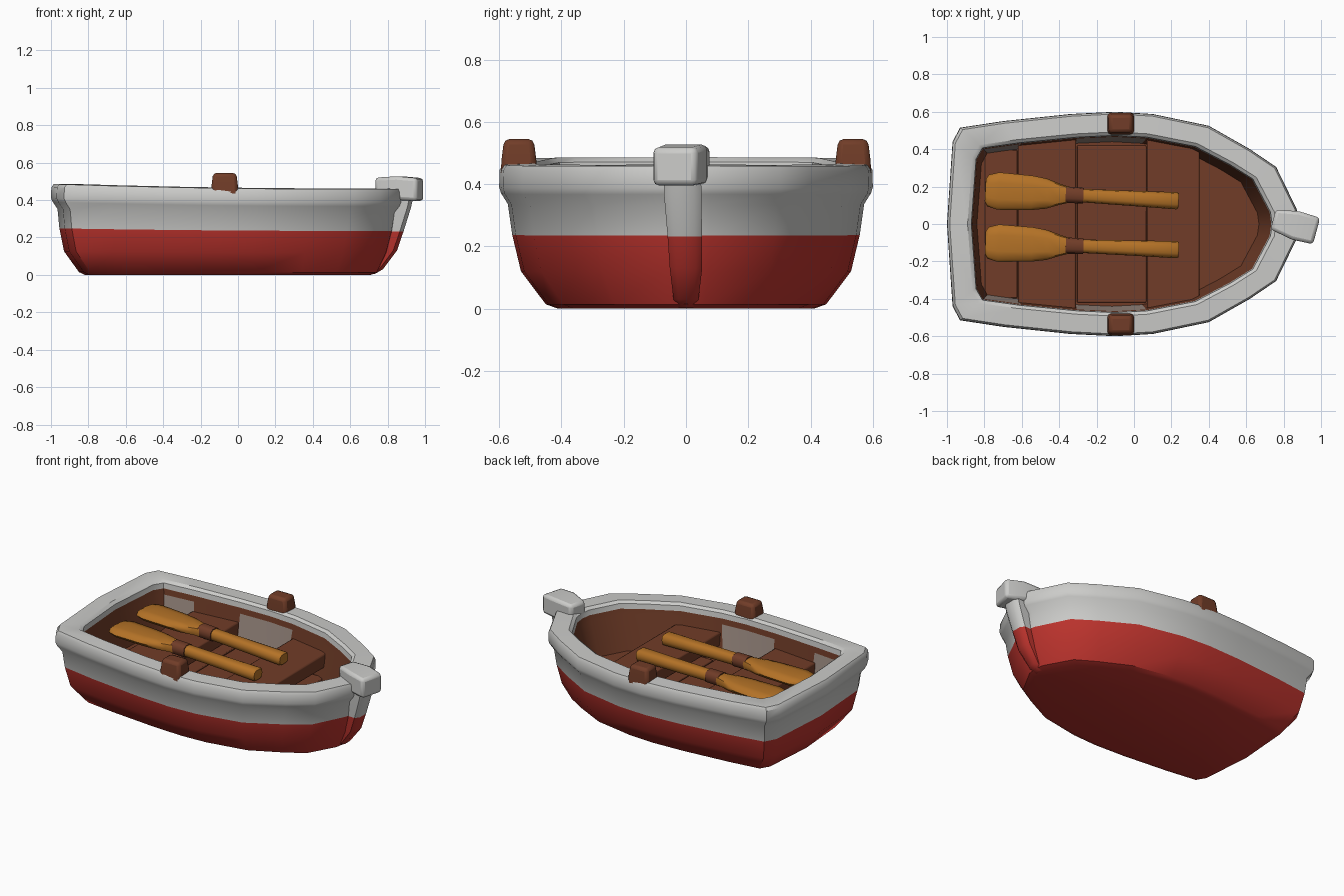
import bpy, bmesh, math
from mathutils import Vector, Matrix

cube = bpy.data.objects.get("Cube")
if cube:
    bpy.data.objects.remove(cube, do_unlink=True)


def material(name, rgb):
    m = bpy.data.materials.new(name)
    m.use_nodes = True
    m.diffuse_color = (*rgb, 1)
    m.node_tree.nodes["Principled BSDF"].inputs["Base Color"].default_value = (*rgb, 1)
    return m


WHITE = material("white_paint", (0.60, 0.60, 0.585))
RED = material("red_paint", (0.50, 0.033, 0.026))
BROWN = material("brown_wood", (0.165, 0.046, 0.021))
AMBER = material("amber_wood", (0.46, 0.17, 0.02))
PALE = material("faded_wood", (0.36, 0.28, 0.24))


def loft(name, rings, bands, mats, bevel=0, angle=40):
    """Skin closed rings; bands gives one material slot per gap plus the two caps."""
    bm = bmesh.new()
    loops = [[bm.verts.new(p) for p in ring] for ring in rings]
    n = len(loops[0])
    bm.faces.new(loops[0][::-1]).material_index = bands[0]
    for a, b, slot in zip(loops, loops[1:], bands[1:]):
        for i in range(n):
            j = (i + 1) % n
            bm.faces.new((a[i], a[j], b[j], b[i])).material_index = slot
    bm.faces.new(loops[-1]).material_index = bands[-1]
    bmesh.ops.recalc_face_normals(bm, faces=bm.faces)
    mesh = bpy.data.meshes.new(name)
    bm.to_mesh(mesh)
    bm.free()
    for m in mats:
        mesh.materials.append(m)
    ob = bpy.data.objects.new(name, mesh)
    bpy.context.collection.objects.link(ob)
    bpy.ops.object.select_all(action='DESELECT')
    ob.select_set(True)
    bpy.context.view_layer.objects.active = ob
    bpy.ops.object.shade_smooth_by_angle(angle=math.radians(angle))
    if bevel:
        mod = ob.modifiers.new("soft_edges", 'BEVEL')
        mod.width, mod.segments = bevel, 2
        mod.limit_method = 'ANGLE'
    return ob


def rect(x0, x1, y0, y1, z):
    return [(x0, y0, z), (x1, y0, z), (x1, y1, z), (x0, y1, z)]


# Half plan of the gunwale, stern to bow
STERN, BOW = -1.0, 0.87
half = [(-0.97, 0.44), (-0.93, 0.515), (-0.70, 0.55), (-0.34, 0.588), (-0.1, 0.6),
        (0.1, 0.588), (0.4, 0.525), (0.62, 0.4), (0.76, 0.305), (BOW, 0.08)]
plan = [(STERN, 0)] + [(x, -y) for x, y in half] + [(BOW + 0.01, 0)] + half[::-1]


def hull_ring(x0, x1, width, z):
    """Plan fitted between x0 and x1, with a gentle sheer that grows with height."""
    pts = []
    for px, py in plan:
        x = x0 + (px - STERN) / (BOW - STERN) * (x1 - x0)
        sheer = (0.011 * x * x - 0.013 * x) * z / 0.46
        pts.append((x, py * width / 0.6, z + sheer))
    return pts


# Hull: outside skin, over the rim and down to the floor
profile = [
    (-0.82, 0.70, 0.41, 0.0), (-0.85, 0.74, 0.45, 0.014), (-0.93, 0.79, 0.53, 0.12),
    (-0.955, 0.82, 0.558, 0.237), (-0.965, 0.835, 0.572, 0.335), (-0.99, 0.862, 0.594, 0.37),
    (-1.0, 0.87, 0.6, 0.39), (-0.998, 0.868, 0.598, 0.445), (-0.985, 0.86, 0.588, 0.462),
    (-0.89, 0.75, 0.492, 0.466), (-0.87, 0.73, 0.474, 0.452), (-0.868, 0.725, 0.47, 0.42),
    (-0.862, 0.715, 0.466, 0.385), (-0.84, 0.66, 0.44, 0.17)]
bands = [1, 1, 1, 1] + [0] * 8 + [2, 2, 2]
hull = loft("hull", [hull_ring(*p) for p in profile], bands, [WHITE, RED, BROWN, PALE], angle=35)

# Faded patches on the inner side walls, in the gaps beside the benches
for f in hull.data.polygons:
    c = f.center
    side_wall = f.material_index == 2 and abs(f.normal.y) > 0.8 and c.z < 0.35
    if side_wall and (-0.31 < c.x < 0.07 or -0.82 < c.x < -0.62):
        f.material_index = 3


def inner_width(x):
    for (xa, ya), (xb, yb) in zip(half, half[1:]):
        if xa <= x <= xb:
            return 0.79 * (ya + (yb - ya) * (x - xa) / (xb - xa))
    return 0.4


# Benches, tapered to follow the sides
for name, x0, x1 in (("stern_bench", -0.62, -0.31), ("bow_bench", 0.07, 0.35)):
    rings = []
    for z in (0.25, 0.335):
        w0, w1 = inner_width(x0), inner_width(x1 + 0.06)
        rings.append([(x0, -w0, z), (x1, -w1, z), (x1, w1, z), (x0, w0, z)])
    loft(name, rings, [0, 0, 0], [BROWN], bevel=0.008)

# Floor planks with narrow gaps
edges = [-0.80, -0.62, -0.31, 0.07, 0.35]
for i, (x0, x1) in enumerate(zip(edges, edges[1:])):
    w = inner_width(x1) * 0.9
    loft(f"floor_plank_{i + 1}", [rect(x0 + 0.004, x1 - 0.004, -w, w, z) for z in (0.16, 0.185)],
         [0, 0, 0], [BROWN], bevel=0.005)

# Oarlock blocks on both gunwales
for name, side in (("left_oarlock", 1), ("right_oarlock", -1)):
    rings = []
    for grow, z in ((0.008, 0.42), (0.004, 0.48), (-0.004, 0.545)):
        y0, y1 = 0.485 - grow, 0.588 + grow
        rings.append(rect(-0.137 - grow, -0.005 + grow, min(side * y0, side * y1),
                          max(side * y0, side * y1), z))
    loft(name, rings, [0] * 4, [BROWN], bevel=0.018)

# Stem post, painted like the hull
stem = []
for x, w, z, y in ((0.73, 0.03, 0.004, 0), (0.775, 0.04, 0.03, 0), (0.85, 0.052, 0.13, 0),
                   (0.885, 0.055, 0.232, -0.004), (0.925, 0.06, 0.36, -0.01), (0.94, 0.06, 0.43, -0.012)):
    stem.append([(x - 0.16, y - w, z), (x - 0.02, y - w, z), (x, y - w * 0.6, z),
                 (x, y + w * 0.6, z), (x - 0.02, y + w, z), (x - 0.16, y + w, z)])
loft("stem_post", stem, [1, 1, 1, 1, 0, 0, 0], [WHITE, RED])

# Stem head block, slightly twisted
head = []
for x, w, z0, z1 in ((-0.125, 0.055, 0.43, 0.52), (0, 0.078, 0.40, 0.527), (0.115, 0.073, 0.395, 0.517)):
    head.append([(x, -w, z0), (x, w, z0), (x, w, z1), (x, -w, z1)])
ob = loft("stem_head", head, [0] * 4, [WHITE], bevel=0.018)
ob.matrix_world = Matrix.Translation((0.865, -0.008, 0)) @ Matrix.Rotation(math.radians(-15), 4, 'Z')


def oval(x, half_width, half_height, shift=0):
    ring = []
    for k in range(10):
        a = math.tau * k / 10
        c, s = math.cos(a), math.sin(a)
        ring.append((x, shift + half_width * math.copysign(abs(c) ** 0.7, c),
                     half_height * math.copysign(abs(s) ** 0.7, s)))
    return ring


# Oars: blade, collar and handle lofted along x
blade = [(0, 0.06, 0.012), (0.015, 0.085, 0.02), (0.07, 0.1, 0.026), (0.25, 0.092, 0.028),
         (0.33, 0.08, 0.03), (0.4, 0.056, 0.032), (0.45, 0.042, 0.034)]
collar = [(0.43, 0.044, 0.04), (0.525, 0.042, 0.04)]
handle = [(0.52, 0.036, 0.035), (0.8, 0.041, 0.036), (1.025, 0.046, 0.038), (1.035, 0.04, 0.032)]
for side, y0, y1 in (("left", 0.18, 0.123), ("right", -0.1, -0.138)):
    start, end = Vector((-0.795, y0, 0.39)), Vector((0.25, y1, 0.372))
    place = Matrix.Translation(start) @ (end - start).to_track_quat('X', 'Z').to_matrix().to_4x4()
    for part, sections, mat in (("blade", blade, AMBER), ("collar", collar, BROWN),
                                ("handle", handle, AMBER)):
        ob = loft(f"{side}_oar_{part}", [oval(*s) for s in sections],
                  [0] * (len(sections) + 1), [mat], angle=50)
        ob.matrix_world = place
